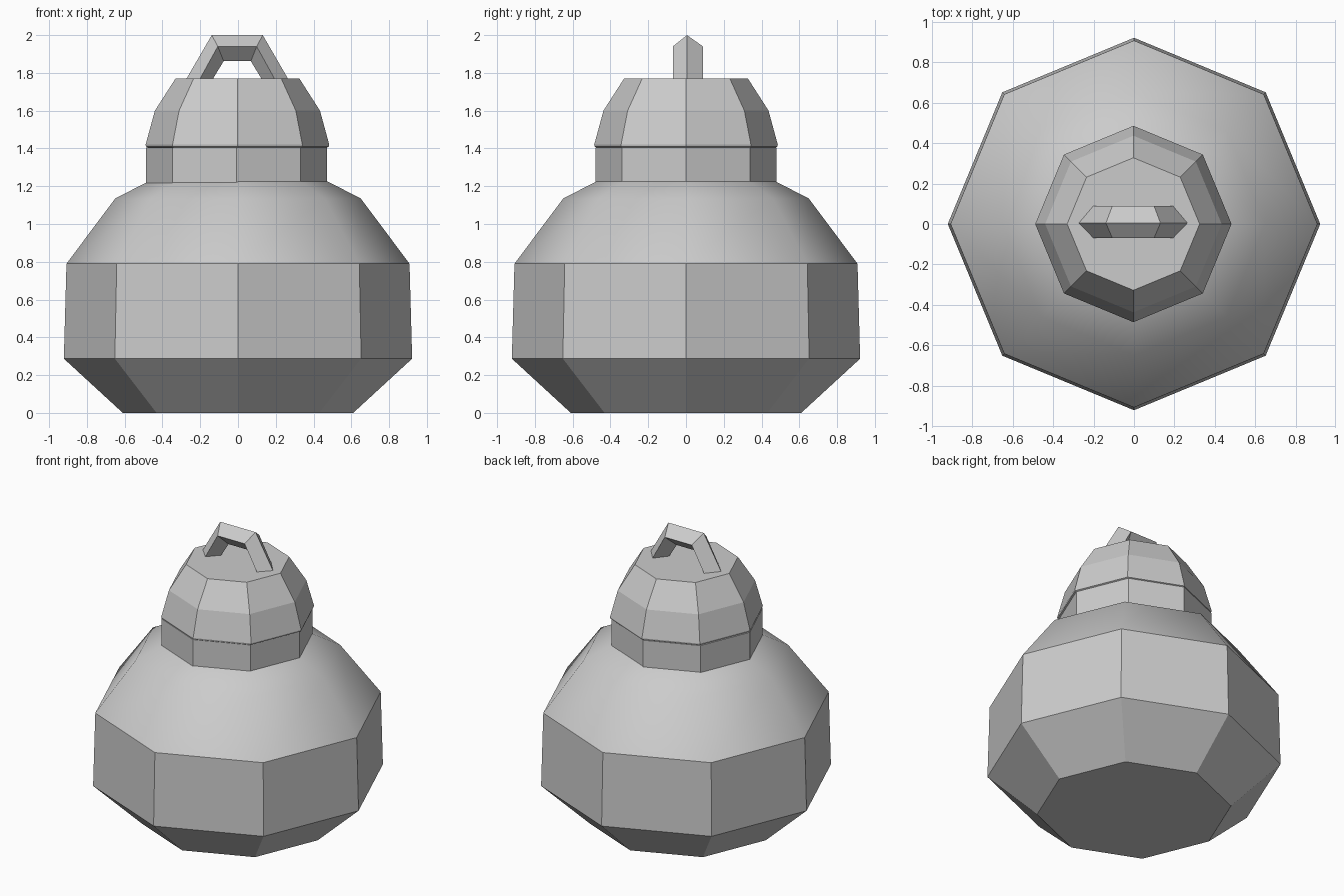
import bpy, bmesh
from math import cos, sin, tau

if "Cube" in bpy.data.objects:
    bpy.data.objects.remove(bpy.data.objects["Cube"])

SIDES = 8


def make_object(name, bm):
    bmesh.ops.recalc_face_normals(bm, faces=bm.faces[:])
    mesh = bpy.data.meshes.new(name)
    bm.to_mesh(mesh)
    bm.free()
    obj = bpy.data.objects.new(name, mesh)
    bpy.context.collection.objects.link(obj)
    return obj


def skin(name, rings, smooth_bands=()):
    """Join matching closed rings with quads and cap both ends."""
    bm = bmesh.new()
    loops = [[bm.verts.new(p) for p in ring] for ring in rings]
    n = len(loops[0])
    for k, (a, b) in enumerate(zip(loops, loops[1:])):
        for i in range(n):
            j = (i + 1) % n
            f = bm.faces.new((a[i], a[j], b[j], b[i]))
            f.smooth = k in smooth_bands
    bm.faces.new(loops[0][::-1])
    bm.faces.new(loops[-1])
    # keep the borders of the smooth bands crisp
    for e in bm.edges:
        e.smooth = all(f.smooth for f in e.link_faces)
    return make_object(name, bm)


def lathe(name, profile, cx=0.0, smooth_bands=()):
    rings = [[(cx + r * cos(tau * i / SIDES), r * sin(tau * i / SIDES), z)
              for i in range(SIDES)] for r, z in profile]
    return skin(name, rings, smooth_bands)


# Round-bellied body with a softly shaded shoulder
lathe("jar_body", [(0.61, 0), (0.922, 0.287), (0.908, 0.79),
                   (0.65, 1.135), (0.475, 1.225)], smooth_bands=(2, 3))

# Short collar under the lid
lathe("neck", [(0.48, 1.2), (0.48, 1.405)], cx=-0.008)

# Faceted domed lid with a thin bevelled rim
lathe("lid", [(0.465, 1.4), (0.484, 1.41), (0.486, 1.42), (0.437, 1.6),
              (0.328, 1.77)], cx=-0.003)

# Arched handle: diamond section swept over four stations
# each half station: (outer x, z), (middle x, z), (inner x, z)
half = [((0.277, 1.755), (0.205, 1.755), (0.137, 1.755)),
        ((0.135, 2.0), (0.103, 1.94), (0.072, 1.862))]


def diamond(station, sign):
    (xo, zo), (xm, zm), (xi, zi) = station
    return [(sign * xo - 0.004, 0.005, zo), (sign * xm - 0.004, 0.09, zm),
            (sign * xi - 0.004, 0.005, zi), (sign * xm - 0.004, -0.07, zm)]


skin("lid_handle", [diamond(s, -1) for s in half]
     + [diamond(s, 1) for s in reversed(half)])
